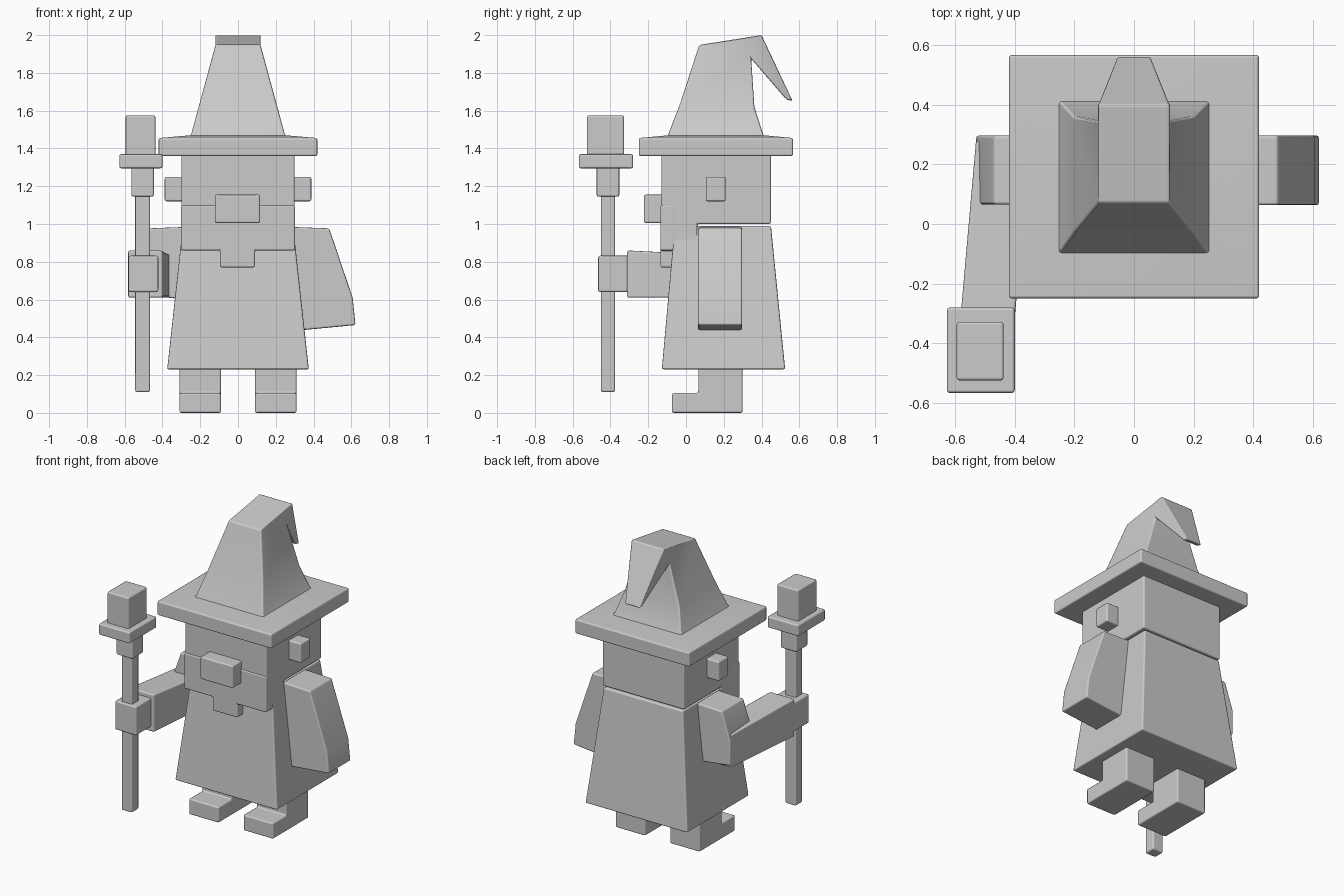
import bpy, bmesh, math


def finish(name, bm, bevel):
    bmesh.ops.remove_doubles(bm, verts=bm.verts[:], dist=0.001)
    bmesh.ops.recalc_face_normals(bm, faces=bm.faces[:])
    me = bpy.data.meshes.new(name)
    bm.to_mesh(me)
    bm.free()
    for p in me.polygons:
        p.use_smooth = True
    ob = bpy.data.objects.new(name, me)
    bpy.context.collection.objects.link(ob)
    mod = ob.modifiers.new("soft_edges", 'BEVEL')
    mod.width = bevel
    mod.segments = 2
    mod.limit_method = 'ANGLE'
    mod.angle_limit = math.radians(25)
    mod.harden_normals = True
    return ob


def loft(name, rings, bevel=0.01):
    """Join equal-length point rings with side faces and cap both ends."""
    bm = bmesh.new()
    vs = [[bm.verts.new(p) for p in r] for r in rings]
    n = len(rings[0])
    for a, b in zip(vs, vs[1:]):
        for i in range(n):
            j = (i + 1) % n
            bm.faces.new((a[i], a[j], b[j], b[i]))
    bm.faces.new(vs[0])
    bm.faces.new(vs[-1])
    return finish(name, bm, bevel)


def rect(x0, x1, y0, y1, z):
    return [(x0, y0, z), (x1, y0, z), (x1, y1, z), (x0, y1, z)]


def box(name, x0, x1, y0, y1, z0, z1):
    return loft(name, [rect(x0, x1, y0, y1, z0), rect(x0, x1, y0, y1, z1)])


def prism_x(name, yz, x0, x1):
    return loft(name, [[(x, y, z) for y, z in yz] for x in (x0, x1)])


def prism_y(name, xz, y0, y1):
    return loft(name, [[(x, y, z) for x, z in xz] for y in (y0, y1)])


# Legs with feet, and ears
foot = [(-0.075, 0), (0.3, 0), (0.3, 0.25), (0.065, 0.25), (0.065, 0.105), (-0.075, 0.105)]
for side, s in (("left", -1), ("right", 1)):
    prism_x(side + "_leg", foot, s * 0.09, s * 0.31)
    box(side + "_ear", *sorted((s * 0.28, s * 0.388)), 0.105, 0.21, 1.12, 1.25)

# Robe
loft("robe", [rect(-0.375, 0.375, -0.128, 0.525, 0.23),
              rect(-0.292, 0.292, -0.06, 0.45, 0.99)])

# Head, beard and nose
prism_x("head", [(-0.13, 0.87), (0.06, 0.87), (0.06, 1.0), (0.45, 1.0), (0.45, 1.37), (-0.13, 1.37)],
        -0.3, 0.3)
prism_y("beard", [(-0.302, 1.1), (-0.302, 0.86), (-0.095, 0.86), (-0.095, 0.77),
                  (0.09, 0.77), (0.09, 0.86), (0.302, 0.86), (0.302, 1.1)], -0.136, -0.06)
box("nose", -0.123, 0.117, -0.223, -0.12, 1.005, 1.155)

# Hat brim, rising slightly toward the crown
loft("hat_brim", [rect(-0.42, 0.42, -0.25, 0.567, 1.36),
                  rect(-0.42, 0.42, -0.25, 0.567, 1.455),
                  rect(-0.25, 0.25, -0.09, 0.41, 1.47)])

# Hat crown with folded-over tip: half width, front (y, z), back (y, z)
crown = [(0.262, (-0.105, 1.45), (0.42, 1.45)),
         (0.245, (-0.09, 1.485), (0.405, 1.485)),
         (0.203, (-0.03, 1.64), (0.362, 1.62)),
         (0.12, (0.07, 1.948), (0.345, 1.875)),
         (0.12, (0.4, 2.0), (0.345, 1.875)),
         (0.055, (0.565, 1.65), (0.53, 1.66))]
loft("hat_crown", [[(-w, *f), (w, *f), (w, *b), (-w, *b)] for w, f, b in crown])

# Hanging arm
prism_y("right_arm", [(0.26, 0.985), (0.483, 0.977), (0.607, 0.61), (0.622, 0.465), (0.34, 0.438)],
        0.063, 0.297)

# Raised arm: upper arm, forearm, hand
prism_y("left_upper_arm", [(-0.26, 0.985), (-0.47, 0.977), (-0.53, 0.8), (-0.53, 0.63), (-0.33, 0.605)],
        0.065, 0.297)
loft("left_forearm", [
    [(-0.53, 0.28, 0.61), (-0.345, 0.28, 0.61), (-0.345, 0.28, 0.83), (-0.53, 0.28, 0.83)],
    [(-0.582, -0.312, 0.61), (-0.4, -0.312, 0.61), (-0.4, -0.312, 0.86), (-0.582, -0.312, 0.86)]])
box("left_hand", -0.58, -0.422, -0.465, -0.29, 0.64, 0.832)

# Staff
box("staff_pole", -0.544, -0.465, -0.45, -0.375, 0.11, 1.17)
box("staff_collar", -0.565, -0.445, -0.473, -0.353, 1.145, 1.31)
box("staff_plate", -0.628, -0.4, -0.567, -0.28, 1.295, 1.37)
box("staff_top", -0.595, -0.437, -0.525, -0.328, 1.35, 1.575)
